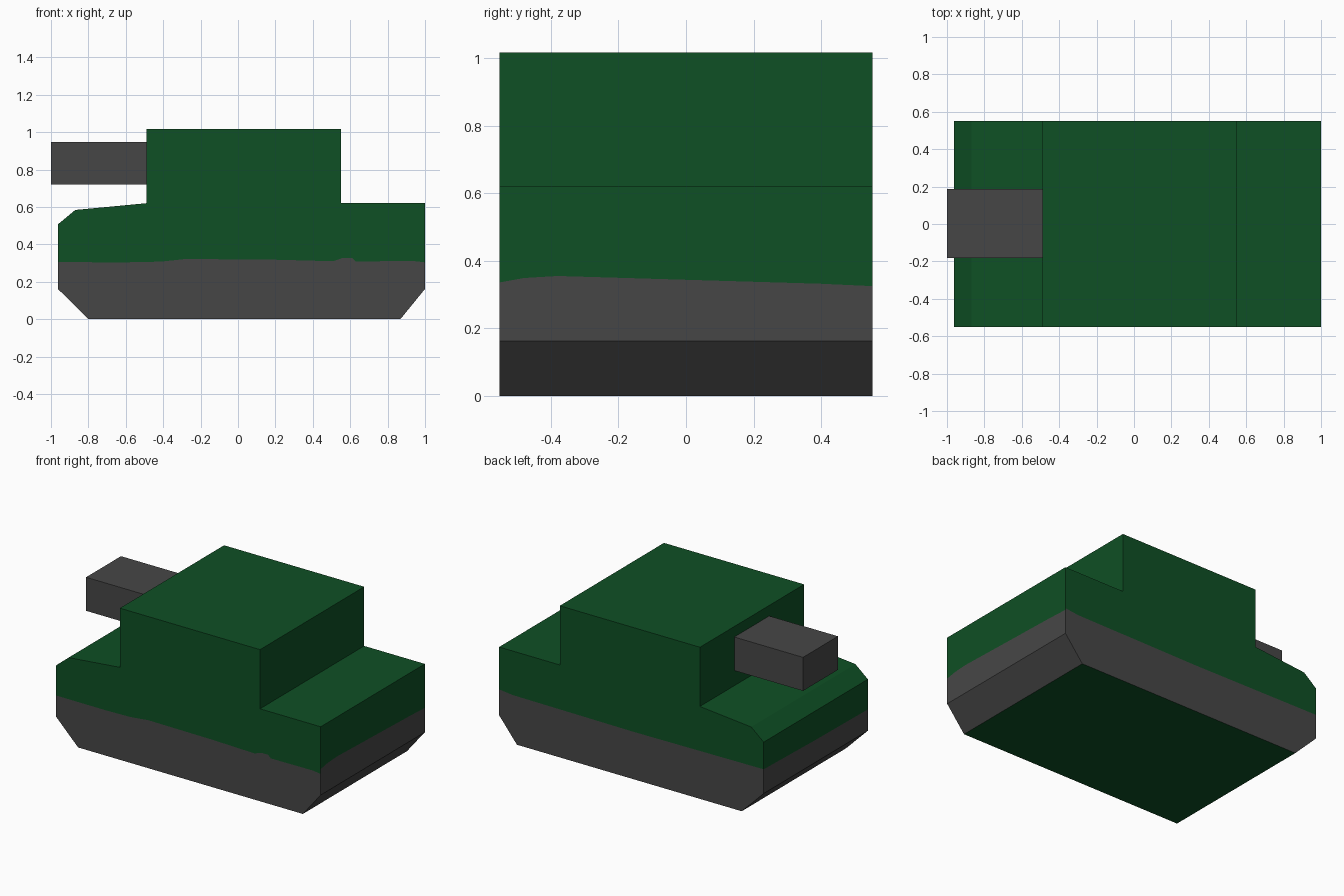
import bpy, bmesh
from mathutils import Vector

if "Cube" in bpy.data.objects:
    bpy.data.objects.remove(bpy.data.objects["Cube"])


def material(name, rgb):
    m = bpy.data.materials.new(name)
    m.diffuse_color = (*rgb, 1)
    m.use_nodes = True
    m.node_tree.nodes["Principled BSDF"].inputs["Base Color"].default_value = m.diffuse_color
    return m


GREEN = material("dark green", (0.0045, 0.08, 0.018))
GREY = material("dark grey", (0.062, 0.062, 0.062))
W = 0.552  # half width of the body


def add_object(name, bm, mats):
    mesh = bpy.data.meshes.new(name)
    bm.to_mesh(mesh)
    bm.free()
    for m in mats:
        mesh.materials.append(m)
    ob = bpy.data.objects.new(name, mesh)
    bpy.context.collection.objects.link(ob)
    return ob


def corner_vert(face, p):
    """Find or make a vertex at p on the outline of the face."""
    for v in face.verts:
        if (v.co - p).length < 1e-3:
            return v
    for e in face.edges:
        a, b = sorted(e.verts, key=lambda v: v.co.z)
        flat = all(abs(v.co.x - p.x) + abs(v.co.y - p.y) < 1e-3 for v in (a, b))
        if flat and a.co.z < p.z < b.co.z:
            return bmesh.utils.edge_split(e, a, (p.z - a.co.z) / (b.co.z - a.co.z))[1]


def paint_line(bm, direction, points):
    """Cut the outermost wall facing a direction along a wavy line."""
    d = Vector(direction)
    walls = [f for f in bm.faces if f.normal.dot(d) > 0.99]
    wall = max(walls, key=lambda f: f.calc_center_bounds().dot(d))
    pts = [Vector(p) for p in points]
    a, b = corner_vert(wall, pts[0]), corner_vert(wall, pts[-1])
    bmesh.utils.face_split(wall, a, b, coords=pts[1:-1])


# Body: side profile of hull and turret, extruded across the width
profile = [(-0.80, 0), (0.868, 0), (1, 0.162), (1, 0.62), (0.55, 0.62),
           (0.55, 1.017), (-0.49, 1.017), (-0.49, 0.62), (-0.87, 0.584),
           (-0.963, 0.507), (-0.963, 0.162)]
bm = bmesh.new()
base = bm.faces.new([bm.verts.new((x, -W, z)) for x, z in profile])
ext = bmesh.ops.extrude_face_region(bm, geom=[base], use_keep_orig=True)
bmesh.ops.translate(bm, vec=(0, 2 * W, 0),
                    verts=[g for g in ext["geom"] if isinstance(g, bmesh.types.BMVert)])
bmesh.ops.recalc_face_normals(bm, faces=bm.faces[:])
bm.normal_update()

# Boundary between the green body and the grey running gear
front = [(-0.963, 0.305), (-0.6, 0.304), (-0.41, 0.308), (-0.28, 0.322), (0.2, 0.318),
         (0.51, 0.31), (0.56, 0.328), (0.61, 0.328), (0.63, 0.309), (0.94, 0.311), (1, 0.304)]
back = [(1, 0.336), (0.9, 0.325), (0, 0.318), (-0.963, 0.325)]
right = [(-W, 0.336), (-0.48, 0.349), (-0.38, 0.355), (0.4, 0.332), (W, 0.325)]
left = [(-W, 0.305), (0, 0.312), (W, 0.325)]
paint_line(bm, (0, -1, 0), [(x, -W, z) for x, z in front])
paint_line(bm, (0, 1, 0), [(x, W, z) for x, z in back])
paint_line(bm, (1, 0, 0), [(1, y, z) for y, z in right])
paint_line(bm, (-1, 0, 0), [(-0.963, y, z) for y, z in left])
bm.normal_update()

# Grey below the line, but the underside stays green
for f in bm.faces:
    low = f.calc_center_bounds().z < 0.34
    f.material_index = 1 if low and f.normal.z > -0.95 else 0
add_object("body", bm, [GREEN, GREY])

# Gun: square block sticking out of the turret
bm = bmesh.new()
bmesh.ops.create_cube(bm, size=1)
bmesh.ops.scale(bm, vec=(0.53, 0.37, 0.225), verts=bm.verts)
bmesh.ops.translate(bm, vec=(-0.735, 0.003, 0.834), verts=bm.verts)
add_object("gun_barrel", bm, [GREY])
